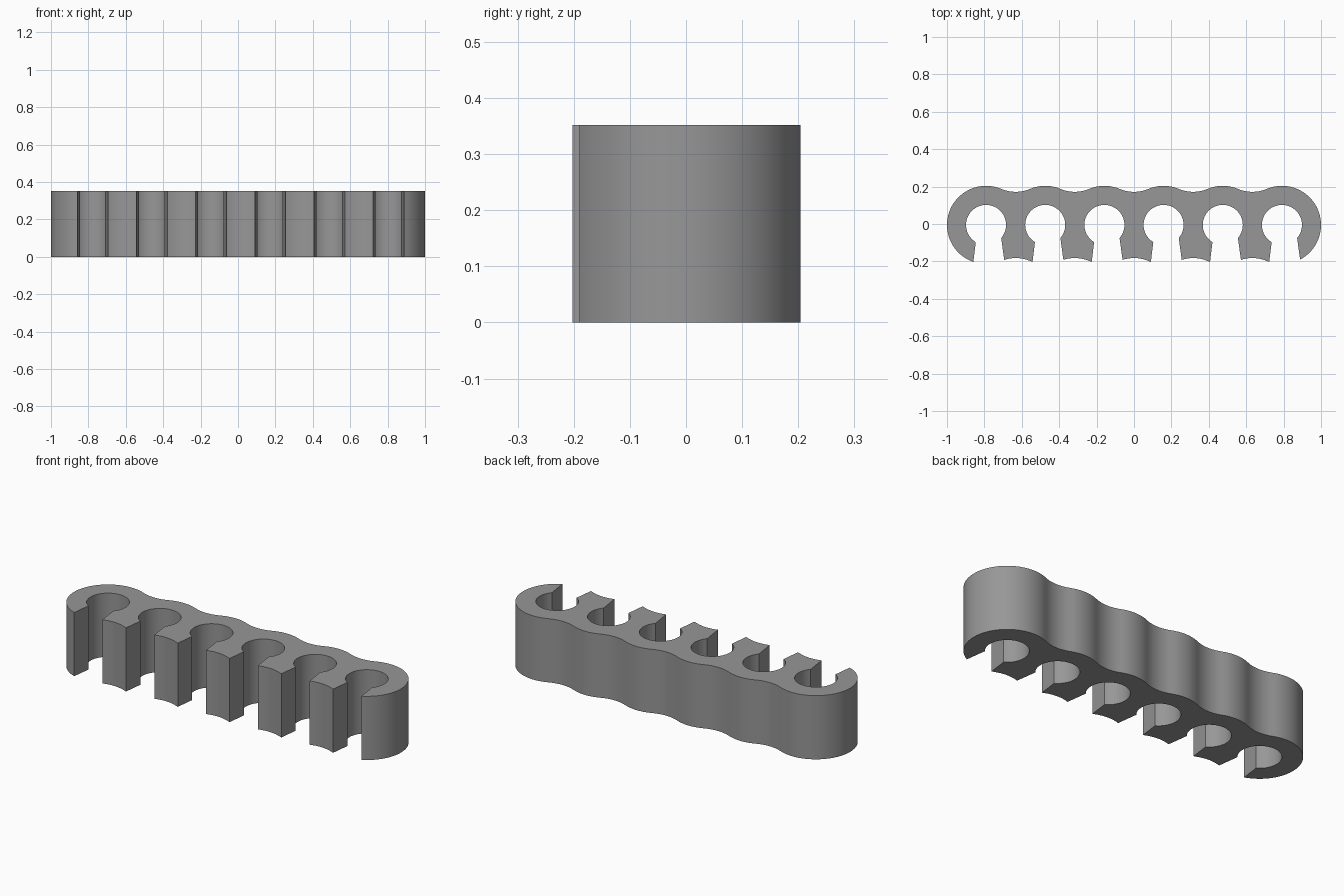
import bpy, bmesh
from math import cos, sin, atan2, acos, radians, degrees, sqrt

if "Cube" in bpy.data.objects:
    bpy.data.objects.remove(bpy.data.objects["Cube"])

COUNT, PITCH = 6, 0.3164          # clips in a row
R, HOLE, FILLET = 0.209, 0.107, 0.197
HEIGHT, CY = 0.352, -0.005
HALF = PITCH / 2
RISE = sqrt((R + FILLET) ** 2 - HALF ** 2)    # fillet centre above the row
TAN = degrees(atan2(RISE, HALF))              # tangent angle of fillet and rim
LEFT_IN, LEFT_OUT = -0.055, -0.068            # slot edges, skewed in x
RIGHT_IN, RIGHT_OUT = 0.081, 0.097


def arc(cx, cy, r, a0, a1, step=5.0):
    n = max(1, round(abs(a1 - a0) / step))
    return [(cx + r * cos(radians(a0 + (a1 - a0) * k / n)),
             cy + r * sin(radians(a0 + (a1 - a0) * k / n))) for k in range(n + 1)]


def low_angle(dx, r):
    """Angle of the lower point of a circle at offset dx."""
    return -degrees(acos(dx / r))


centres = [(i - (COUNT - 1) / 2) * PITCH for i in range(COUNT)]
outline = []

# Wavy back wall, right to left, including both rounded ends
for i in reversed(range(COUNT)):
    x = centres[i]
    start = low_angle(RIGHT_OUT, R) if i == COUNT - 1 else TAN
    end = 360 + low_angle(LEFT_OUT, R) if i == 0 else 180 - TAN
    outline += arc(x, CY, R, start, end)
    if i > 0:
        outline += arc(x - HALF, CY + RISE, FILLET, -TAN, TAN - 180)

# Open round holes and scalloped front webs, left to right
for i, x in enumerate(centres):
    outline += arc(x, CY, HOLE, 360 + low_angle(LEFT_IN, HOLE), low_angle(RIGHT_IN, HOLE))
    if i < COUNT - 1:
        tip = degrees(acos((RIGHT_OUT - HALF) / FILLET))
        outline += arc(x + HALF, CY - RISE, FILLET, tip, TAN)
        outline += arc(x + PITCH, CY, R, TAN - 180, low_angle(LEFT_OUT, R))

# Drop coincident neighbours where arcs meet
clean = []
for p in outline:
    if not clean or abs(p[0] - clean[-1][0]) + abs(p[1] - clean[-1][1]) > 1e-5:
        clean.append(p)

# Extrude the outline into the holder
bm = bmesh.new()
base = bm.faces.new([bm.verts.new((x, y, 0)) for x, y in clean])
top = bmesh.ops.extrude_face_region(bm, geom=[base], use_keep_orig=True)["geom"]
bmesh.ops.translate(bm, vec=(0, 0, HEIGHT),
                    verts=[g for g in top if isinstance(g, bmesh.types.BMVert)])
bmesh.ops.recalc_face_normals(bm, faces=bm.faces)
mesh = bpy.data.meshes.new("clip_holder")
bm.to_mesh(mesh)
bm.free()

holder = bpy.data.objects.new("clip_holder", mesh)
bpy.context.collection.objects.link(holder)
grey = bpy.data.materials.new("mid_grey")
grey.diffuse_color = (0.31, 0.31, 0.31, 1)
grey.use_nodes = True
grey.node_tree.nodes["Principled BSDF"].inputs["Base Color"].default_value = grey.diffuse_color
mesh.materials.append(grey)

bpy.context.view_layer.objects.active = holder
holder.select_set(True)
bpy.ops.object.shade_smooth_by_angle(angle=radians(25))
